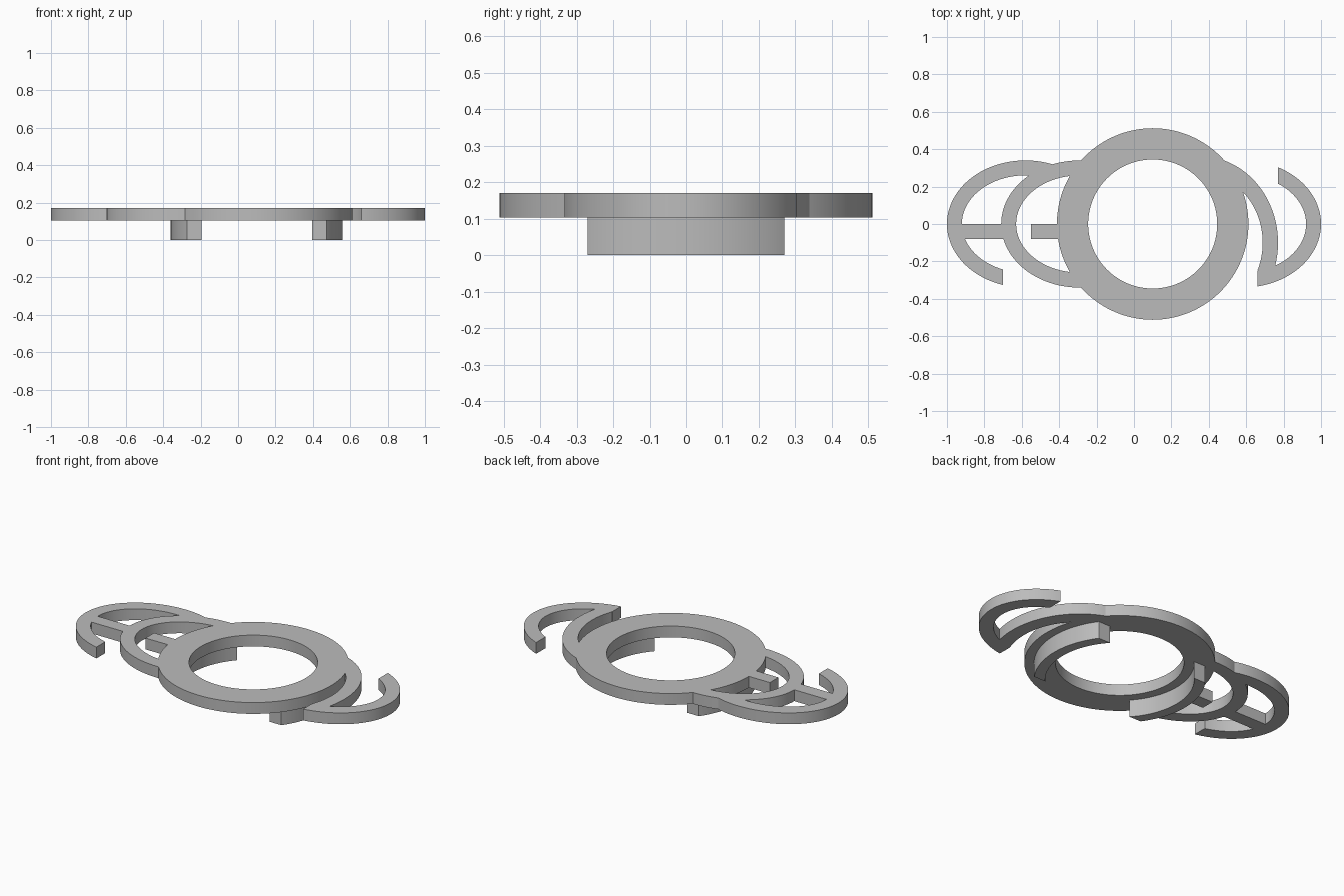
import bpy, bmesh
from math import sin, cos, asin, acos, pi, radians, tau

cube = bpy.data.objects.get("Cube")
if cube:
    bpy.data.objects.remove(cube)

grey = bpy.data.materials.new("plain_grey")
grey.use_nodes = True
grey.diffuse_color = (0.5, 0.5, 0.5, 1)
grey.node_tree.nodes["Principled BSDF"].inputs["Base Color"].default_value = grey.diffuse_color

BOTTOM, TOP = 0.103, 0.17
WIDE, NARROW = (0.42, 0.34), (0.34, 0.26)    # outer and inner radii of the side loops


def ellipse(centre, radii, start=0, end=tau, steps=96):
    """Points along an elliptical arc."""
    angles = [start + (end - start) * i / steps for i in range(steps + (end - start != tau))]
    return [(centre[0] + radii[0] * cos(a), centre[1] + radii[1] * sin(a)) for a in angles]


def arc_band(centre, outer, inner, outer_span, inner_span):
    """Outline of a curved band; each edge has its own start and end angle."""
    return (ellipse(centre, outer, *outer_span, steps=64)
            + ellipse(centre, inner, *inner_span, steps=64)[::-1])


def box(x0, x1, y0, y1):
    return [(x0, y0), (x1, y0), (x1, y1), (x0, y1)]


def extrude(name, outline, z0=BOTTOM, z1=TOP):
    """Solid made from a flat outline."""
    bm = bmesh.new()
    face = bm.faces.new([bm.verts.new((x, y, z0)) for x, y in outline])
    top = bmesh.ops.extrude_face_region(bm, geom=[face])["geom"]
    bmesh.ops.translate(bm, vec=(0, 0, z1 - z0),
                        verts=[v for v in top if isinstance(v, bmesh.types.BMVert)])
    bmesh.ops.recalc_face_normals(bm, faces=bm.faces)
    mesh = bpy.data.meshes.new(name)
    bm.to_mesh(mesh)
    bm.free()
    mesh.materials.append(grey)
    obj = bpy.data.objects.new(name, mesh)
    bpy.context.collection.objects.link(obj)
    return obj


def combine(target, other, operation):
    """Apply a boolean and discard the second solid."""
    mod = target.modifiers.new(operation.lower(), "BOOLEAN")
    mod.operation, mod.solver, mod.object = operation, "EXACT", other
    bpy.context.view_layer.objects.active = target
    bpy.ops.object.modifier_apply(modifier=mod.name)
    bpy.data.objects.remove(other)


def smooth(obj):
    bpy.ops.object.select_all(action="DESELECT")
    obj.select_set(True)
    bpy.context.view_layer.objects.active = obj
    bpy.ops.object.shade_smooth_by_angle(angle=radians(25))


def span_at(cut, radii):
    """Angle at which an ellipse reaches a given x offset from its centre."""
    return acos(cut / radii[0])


HUB = (0.1, 0)
LOOP, LEFT, RIGHT, SWEEP = (-0.29, 0), (-0.58, 0), (0.58, 0), (0.35, -0.1)

# Flat plate: inner loop with its opening
plate = extrude("flat_plate", ellipse(LOOP, WIDE))
combine(plate, extrude("loop_opening", ellipse(LOOP, NARROW), 0, 1), "DIFFERENCE")

# Left hook, right hook and the sweeping arm, joined with the hub and crossbars
left_hook = arc_band(LEFT, WIDE, NARROW,
                     (radians(62), tau - span_at(-0.12, WIDE)),
                     (radians(82), tau - span_at(-0.12, NARROW)))
right_hook = arc_band(RIGHT, WIDE, NARROW,
                      (-span_at(0.08, WIDE), span_at(0.19, WIDE)),
                      (-span_at(0.08, NARROW), span_at(0.19, NARROW)))
sweep_arm = arc_band(SWEEP, (0.42, 0.463), (0.338, 0.373),
                     (radians(-24), radians(80)), (radians(-23.5), radians(55)))
for name, outline in (("hub_disc", ellipse(HUB, (0.512, 0.512), steps=128)),
                      ("left_hook", left_hook),
                      ("sweep_arm", sweep_arm),
                      ("right_hook", right_hook),
                      ("outer_crossbar", box(-0.95, -0.67, -0.08, 0)),
                      ("inner_crossbar", box(-0.55, -0.35, -0.08, 0))):
    combine(plate, extrude(name, outline), "UNION")

# Round hole through the hub
combine(plate, extrude("hub_hole", ellipse(HUB, (0.345, 0.345), steps=128), 0, 1), "DIFFERENCE")
smooth(plate)

# Curved legs under the hub, with ends cut square to the front
R_OUT, R_IN, END = 0.46, 0.40, 0.27
for name, turn in (("left_leg", 0), ("right_leg", pi)):
    a, b = asin(END / R_OUT), asin(END / R_IN)
    smooth(extrude(name, arc_band(HUB, (R_OUT, R_OUT), (R_IN, R_IN),
                                  (turn - a, turn + a), (turn - b, turn + b)), 0, BOTTOM))
